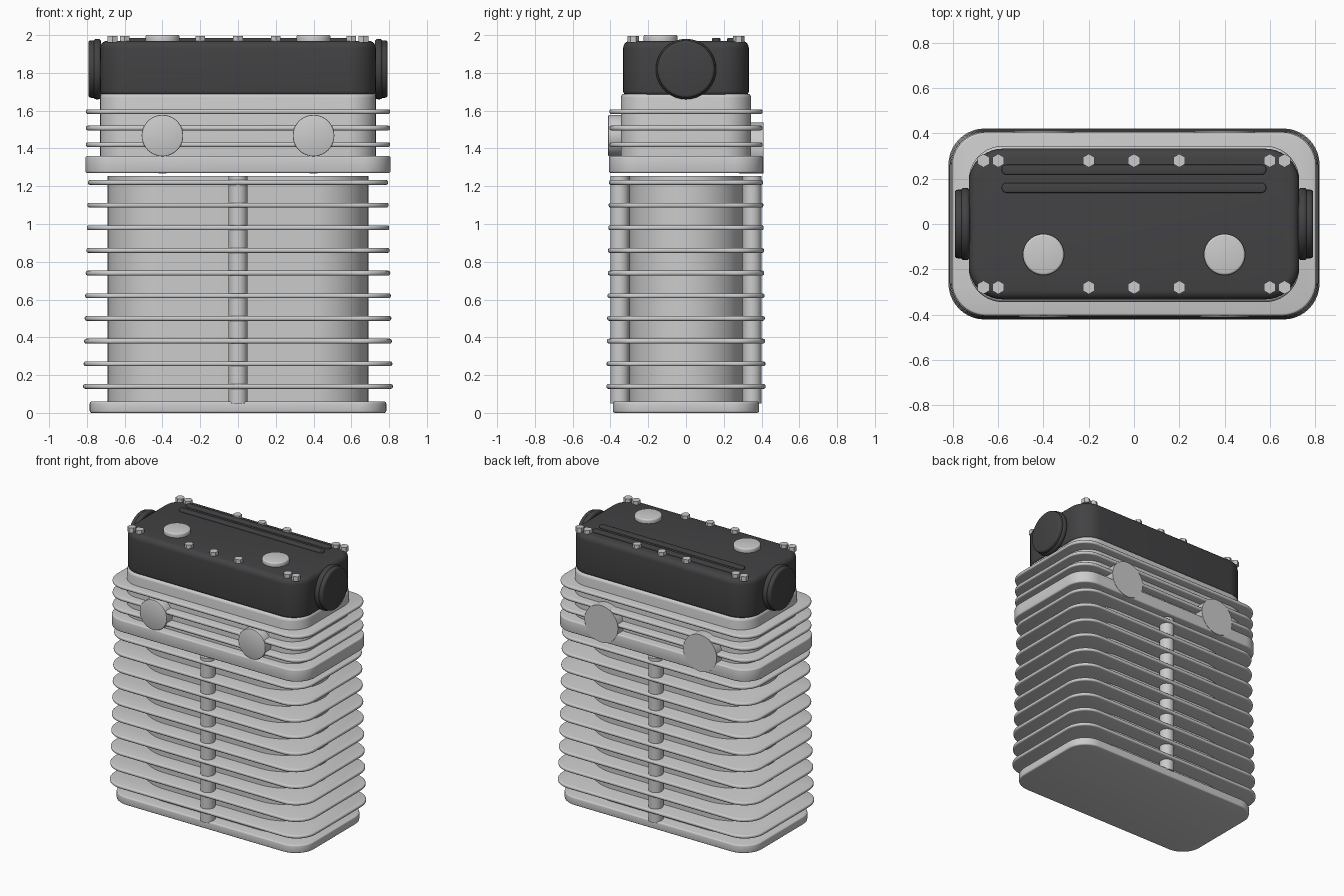
import bpy, bmesh, math
from mathutils import Matrix

if "Cube" in bpy.data.objects:
    bpy.data.objects.remove(bpy.data.objects["Cube"])

black = bpy.data.materials.new("black_paint")
black.diffuse_color = (0.055, 0.055, 0.058, 1)
black.use_nodes = True
black.node_tree.nodes["Principled BSDF"].inputs["Base Color"].default_value = black.diffuse_color


def rounded(hx, hy, r, seg):
    """Outline of a rounded rectangle (circle when r == hx == hy)."""
    pts = []
    for k, (sx, sy) in enumerate([(1, 1), (-1, 1), (-1, -1), (1, -1)]):
        for i in range(seg + 1):
            a = math.pi / 2 * (k + i / seg)
            p = (sx * (hx - r) + r * math.cos(a), sy * (hy - r) + r * math.sin(a))
            if not pts or math.dist(p, pts[-1]) > 1e-5:
                pts.append(p)
    if math.dist(pts[0], pts[-1]) < 1e-5:
        pts.pop()
    return pts


def loft(name, rings, matrix=None, mat=None):
    """Skin a stack of (outline, z) rings and cap both ends."""
    bm = bmesh.new()
    loops = [[bm.verts.new((x, y, z)) for x, y in pts] for pts, z in rings]
    for a, b in zip(loops, loops[1:]):
        n = len(a)
        for i in range(n):
            bm.faces.new((a[i], a[(i + 1) % n], b[(i + 1) % n], b[i]))
    bm.faces.new(loops[0][::-1])
    bm.faces.new(loops[-1])
    if matrix:
        bm.transform(matrix)
    bmesh.ops.recalc_face_normals(bm, faces=bm.faces)
    me = bpy.data.meshes.new(name)
    bm.to_mesh(me)
    bm.free()
    ob = bpy.data.objects.new(name, me)
    bpy.context.collection.objects.link(ob)
    if mat:
        me.materials.append(mat)
    return ob


def slab(name, hx, hy, r, z0, z1, bottom=0.0, top=0.0, steps=3, seg=10, matrix=None, mat=None):
    """Rounded slab with rounded-over bottom and top rims."""
    prof = []
    for b, z, s in ((bottom, z0, 1), (top, z1, -1)):
        part = [(0, z)]
        if b:
            part = [(b * (1 - math.sin(a)), z + s * b * (1 - math.cos(a)))
                    for a in (math.pi / 2 * i / steps for i in range(steps + 1))]
        prof += part if s > 0 else part[::-1]
    rings = [(rounded(hx - d, hy - d, r - d, seg), z) for d, z in prof]
    return loft(name, rings, matrix, mat)


def disc(name, r, z0, z1, bevel, matrix, mat=None, **kw):
    return slab(name, r, r, r, z0, z1, bevel, bevel, matrix=matrix, mat=mat, **kw)


T = Matrix.Translation

# Cylinder block: foot plate, barrel and tapering cooling fins
slab("base_plate", 0.785, 0.387, 0.15, 0.0, 0.06, 0.01, 0.01)
slab("cylinder_barrel", 0.69, 0.30, 0.30, 0.05, 1.255, seg=16)
for i in range(10):
    t = i / 9
    z = 0.14 + 0.12 * i
    slab(f"block_fin_{i + 1}", 0.82 - 0.025 * t, 0.422 - 0.014 * t, 0.16,
         z - 0.0125, z + 0.0125, 0.01, 0.01)

# Vertical stud tubes front and back
for side, s in (("front", -1), ("back", 1)):
    disc(f"{side}_stud_tube", 0.05, 0.05, 1.255, 0, T((0, s * 0.35, 0)), seg=6)

# Cylinder head: flange, body and fins
slab("head_flange", 0.808, 0.408, 0.15, 1.27, 1.36, 0.01, 0.01)
slab("head_body", 0.73, 0.345, 0.15, 1.35, 1.69, 0, 0.02)
for i, z in enumerate((1.42, 1.508, 1.595)):
    slab(f"head_fin_{i + 1}", 0.805, 0.405, 0.15, z - 0.0125, z + 0.0125, 0.01, 0.01)

# Round ports in the head and end caps on the cover
to_front = Matrix.Rotation(math.pi / 2, 4, "X")
to_back = Matrix.Rotation(-math.pi / 2, 4, "X")
for side, s in (("left", -1), ("right", 1)):
    disc(f"{side}_front_port", 0.11, 0.28, 0.412, 0.006, T((s * 0.4, 0, 1.468)) @ to_front, steps=2)
    disc(f"{side}_back_port", 0.135, 0.28, 0.41, 0, T((s * 0.4, 0, 1.402)) @ to_back)
    to_side = Matrix.Rotation(s * math.pi / 2, 4, "Y")
    disc(f"{side}_end_cap", 0.16, 0.725, 0.765, 0.015, T((0, 0, 1.82)) @ to_side, black)
    disc(f"{side}_end_cap_face", 0.152, 0.75, 0.792, 0.014, T((0, 0, 1.82)) @ to_side, black)

# Valve cover with two raised ribs
slab("valve_cover", 0.73, 0.333, 0.15, 1.68, 1.97, 0.025, 0.04, steps=5, mat=black)
for i, y in enumerate((0.16, 0.24)):
    slab(f"cover_rib_{i + 1}", 0.585, 0.022, 0.022, 1.955, 1.985, 0, 0.006, seg=4,
         matrix=T((0, y, 0)), mat=black)

# Filler caps
for side, s in (("left", -1), ("right", 1)):
    disc(f"{side}_filler_cap", 0.091, 1.95, 2.0, 0.01, T((s * 0.4, -0.135, 0)))

# Hex bolts along both long edges
hexagon = [(0.03 * math.sin(k * math.pi / 3), 0.03 * math.cos(k * math.pi / 3)) for k in range(6)]
for row, y in (("front", -0.28), ("back", 0.28)):
    for i, x in enumerate((-0.665, -0.6, -0.2, 0, 0.2, 0.6, 0.665)):
        loft(f"{row}_bolt_{i + 1}", [(hexagon, 1.96), (hexagon, 1.995)], T((x, y, 0)))

# Smooth shading with crisp edges
for ob in bpy.context.scene.objects:
    ob.select_set(True)
    bpy.context.view_layer.objects.active = ob
bpy.ops.object.shade_smooth_by_angle(angle=math.radians(35))
